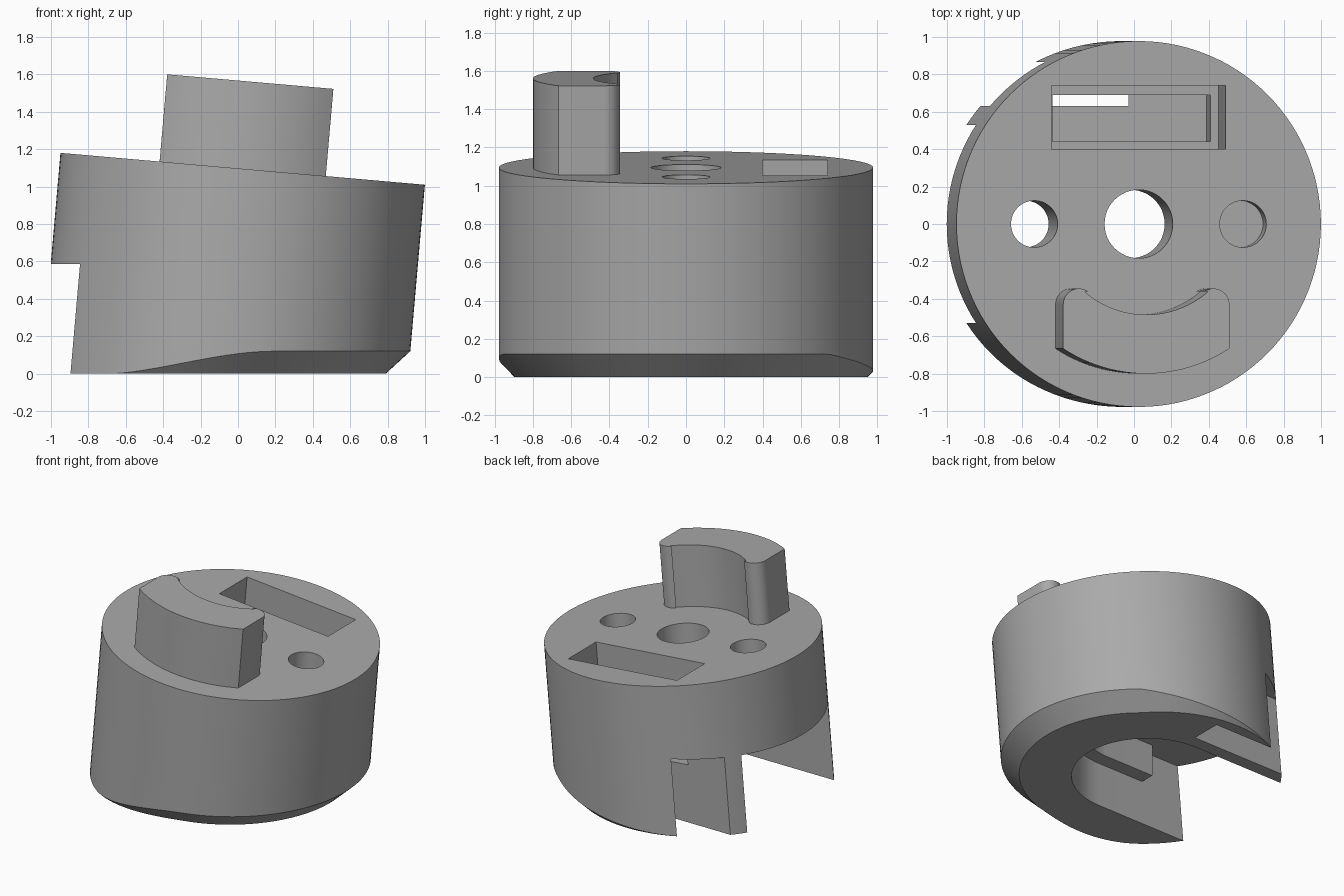
import bpy, bmesh
from math import sin, cos, radians, pi, sqrt
from mathutils import Matrix, Vector

if "Cube" in bpy.data.objects:
    bpy.data.objects.remove(bpy.data.objects["Cube"])

TILT = radians(5)
RADIUS = 0.978
SEGMENTS = 120
TOP_Z = 1.095
# Frame of the sloping top face
TOP = Matrix.Translation((0.025, 0, TOP_Z)) @ Matrix.Rotation(TILT, 4, 'Y')
WORLD = Matrix.Identity(4)

grey = bpy.data.materials.new("plain grey")
grey.use_nodes = True
GREY = (0.4, 0.4, 0.4, 1)
grey.diffuse_color = GREY
for node in grey.node_tree.nodes:
    if node.type == 'BSDF_PRINCIPLED':
        node.inputs["Base Color"].default_value = GREY


def finish(name, bm):
    bmesh.ops.recalc_face_normals(bm, faces=bm.faces)
    mesh = bpy.data.meshes.new(name)
    bm.to_mesh(mesh)
    bm.free()
    mesh.materials.append(grey)
    obj = bpy.data.objects.new(name, mesh)
    bpy.context.collection.objects.link(obj)
    return obj


def prism(name, outline, low, high, frame):
    """Extrude a closed outline from low to high in the given frame."""
    bm = bmesh.new()
    rings = [[bm.verts.new(frame @ Vector((x, y, h))) for x, y in outline]
             for h in (low, high)]
    n = len(outline)
    bm.faces.new(rings[0])
    bm.faces.new(rings[1])
    for i in range(n):
        j = (i + 1) % n
        bm.faces.new((rings[0][i], rings[0][j], rings[1][j], rings[1][i]))
    return finish(name, bm)


def rect(x0, x1, y0, y1):
    return [(x0, y0), (x1, y0), (x1, y1), (x0, y1)]


def arc(cx, cy, r, start, end, n):
    angles = [radians(start + (end - start) * i / n) for i in range(n + 1)]
    return [(cx + r * cos(a), cy + r * sin(a)) for a in angles]


def circle(cx, r):
    return arc(cx, 0, r, 0, 360, 48)[:-1]


def u_slot(cx, r):
    return arc(cx, 0, r, -90, 90, 48) + [(-1.3, r), (-1.3, -r)]


def smooth_shade(obj):
    bpy.ops.object.select_all(action='DESELECT')
    obj.select_set(True)
    bpy.context.view_layer.objects.active = obj
    bpy.ops.object.shade_smooth_by_angle(angle=radians(25))


# Leaning drum with a bevel that fades out toward -x
def bevel(deg):
    if deg > 180:
        deg -= 360
    if deg >= 50:
        t = max(0, (118 - deg) / 68) ** 1.5
    elif deg <= -75:
        t = max(0, (deg + 130) / 55)
        t = t * t * (3 - 2 * t)
    else:
        t = 1
    return 0.12 * t


def drum_point(a, r, z):
    w = (z - TOP_Z + r * cos(a) * sin(TILT)) / cos(TILT)
    return TOP @ Vector((r * cos(a), r * sin(a), w))


bm = bmesh.new()
rings = [[], [], []]
for i in range(SEGMENTS):
    a = 2 * pi * i / SEGMENTS
    c = bevel(360 * i / SEGMENTS)
    rings[0].append(bm.verts.new(drum_point(a, RADIUS - c, 0)))
    rings[1].append(bm.verts.new(drum_point(a, RADIUS, c)))
    rings[2].append(bm.verts.new(TOP @ Vector((RADIUS * cos(a), RADIUS * sin(a), 0))))
bm.faces.new(rings[0])
bm.faces.new(rings[2])
for low, high in zip(rings, rings[1:]):
    for i in range(SEGMENTS):
        j = (i + 1) % SEGMENTS
        bm.faces.new((low[i], low[j], high[j], high[i]))
bmesh.ops.remove_doubles(bm, verts=bm.verts, dist=0.0005)
drum = finish("drum", bm)

# Recesses cut from below and from the sloping top
CEILING = 0.585
cutters = [
    prism("lower_slot_cutter", u_slot(-0.12, 0.53), -0.2, 0.34, WORLD),
    prism("upper_slot_cutter", u_slot(-0.1, 0.42), -0.2, CEILING, WORLD),
    prism("mouth_cutter", rect(-1.3, -0.52, -0.53, 0.53), -0.2, CEILING, WORLD),
    prism("side_slot_cutter", rect(-1.3, -0.03, 0.63, 0.865), -0.2, CEILING, WORLD),
    prism("pocket_cutter", rect(-0.467, 0.467, 0.4, 0.74), -0.45, 0.1, TOP),
    prism("inner_pocket_cutter", rect(-0.424, 0.424, 0.44, 0.69), -0.69, -0.4, TOP),
    prism("centre_hole_cutter", circle(0, 0.183), -0.7, 0.1, TOP),
    prism("through_hole_cutter", circle(-0.56, 0.125), -0.7, 0.1, TOP),
    prism("blind_hole_cutter", circle(0.56, 0.125), -0.2, 0.1, TOP),
]
bpy.context.view_layer.objects.active = drum
for cutter in cutters:
    cutter.hide_render = True
    mod = drum.modifiers.new("cut", 'BOOLEAN')
    mod.operation = 'DIFFERENCE'
    mod.solver = 'EXACT'
    mod.object = cutter
    bpy.ops.object.modifier_apply(modifier=mod.name)
for cutter in cutters:
    bpy.data.objects.remove(cutter)
smooth_shade(drum)

# Kidney-shaped drive lug: outer arc, rounded tips, concave inner arc
HALF = 0.446
outer = arc(0, 0.01, 0.81, -90 - 33.4, -90 + 33.4, 24)
right_tip = arc(HALF - 0.085, -0.43, 0.085, 0, 125, 12)
hollow = arc(0, 0.02, 0.505, -49, -131, 24)
left_tip = [(-x, y) for x, y in reversed(right_tip)]
lug = prism("drive_lug", outer + right_tip + hollow + left_tip, -0.01, 0.468, TOP)
smooth_shade(lug)
